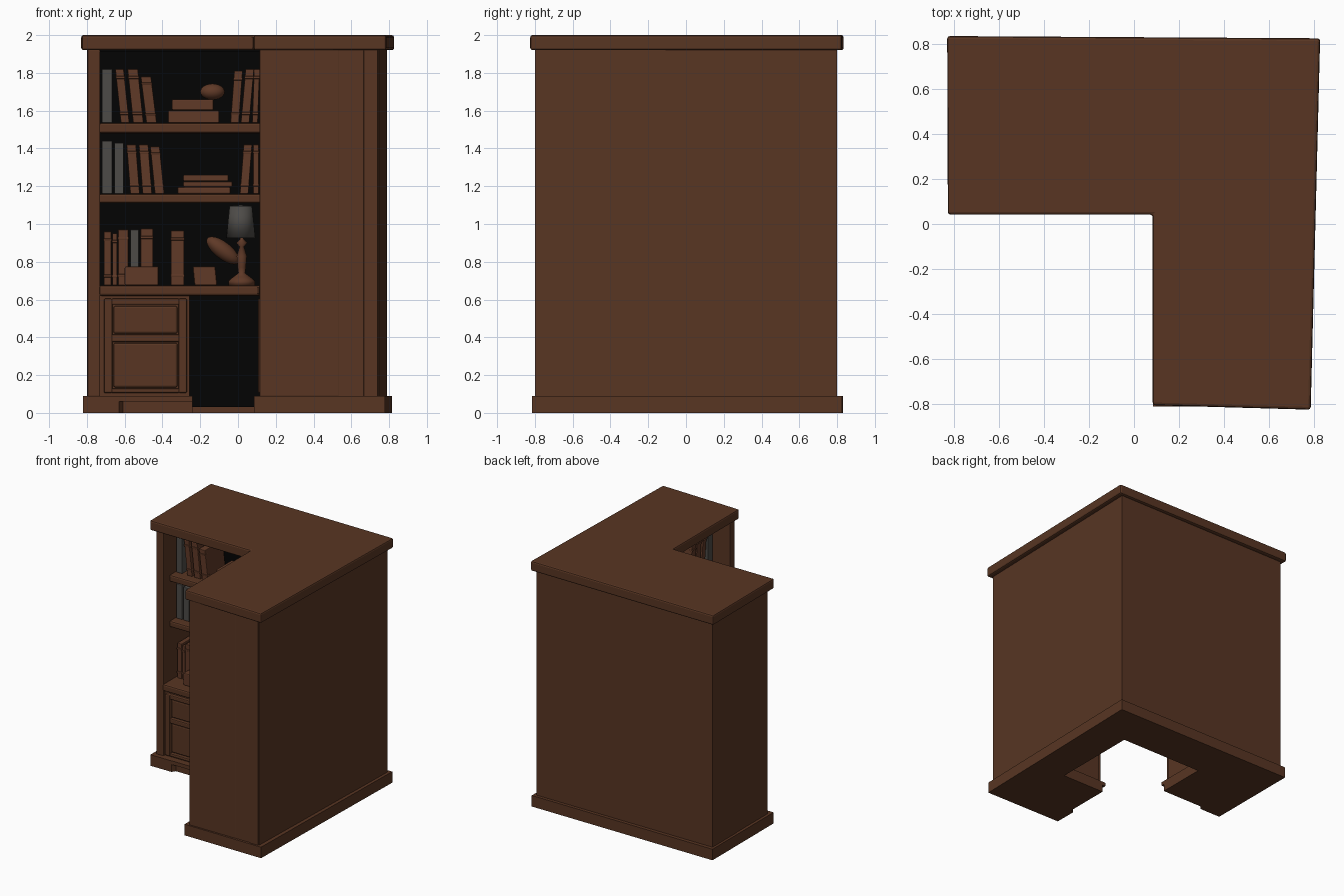
import bpy, bmesh, math
from mathutils import Matrix, Vector

if "Cube" in bpy.data.objects:
    bpy.data.objects.remove(bpy.data.objects["Cube"])


def material(name, rgb):
    m = bpy.data.materials.new(name)
    m.diffuse_color = (*rgb, 1)
    m.use_nodes = True
    m.node_tree.nodes["Principled BSDF"].inputs["Base Color"].default_value = m.diffuse_color
    return m


WOOD = material("brown wood", (0.098, 0.036, 0.0165))
LEATHER = material("russet leather", (0.115, 0.041, 0.02))
GREY = material("grey cloth", (0.075, 0.07, 0.064))
DARK = material("dark lining", (0.001, 0.001, 0.001))


def finish(name, bm, mat, bevel=0.0, mirror=False, smooth=False):
    """Make an object; optionally repeat it in the other wing (x and y swapped)."""
    bmesh.ops.recalc_face_normals(bm, faces=bm.faces)
    for wing in (("left", "right") if mirror else ("",)):
        if wing == "right":
            for v in bm.verts:
                v.co = Vector((v.co.y + 0.035, v.co.x, v.co.z))
            bmesh.ops.reverse_faces(bm, faces=bm.faces)
        me = bpy.data.meshes.new(name)
        bm.to_mesh(me)
        me.materials.append(mat)
        ob = bpy.data.objects.new((wing + "_" if wing else "") + name, me)
        bpy.context.collection.objects.link(ob)
        if smooth:
            for p in me.polygons:
                p.use_smooth = len(p.vertices) < 5
        if bevel:
            b = ob.modifiers.new("rounded edges", "BEVEL")
            b.width, b.segments = bevel, 2
    bm.free()


def prism(name, pts, z0, z1, mat, bevel=0.0, mirror=False):
    bm = bmesh.new()
    f = bm.faces.new([bm.verts.new((x, y, z0)) for x, y in pts])
    r = bmesh.ops.extrude_face_region(bm, geom=[f])
    for v in r["geom"]:
        if isinstance(v, bmesh.types.BMVert):
            v.co.z = z1
    finish(name, bm, mat, bevel, mirror)


def add_box(bm, x, y, z, lean=0.0):
    """Box from (min, max) ranges; lean shifts the top sideways."""
    s = Matrix.Diagonal((x[1] - x[0], y[1] - y[0], z[1] - z[0], 1))
    t = Matrix.Translation((sum(x) / 2, sum(y) / 2, sum(z) / 2))
    for v in bmesh.ops.create_cube(bm, size=1, matrix=t @ s)["verts"]:
        if v.co.z > sum(z) / 2:
            v.co.x += lean


def box(name, x, y, z, mat, bevel=0.0, mirror=True, lean=0.0):
    bm = bmesh.new()
    add_box(bm, x, y, z, lean)
    finish(name, bm, mat, bevel, mirror)


# Top slab
prism("top_slab", [(-0.83, 0.835), (-0.827, 0.042), (0.083, 0.042), (0.083, -0.805),
                   (0.785, -0.825), (0.827, 0.825)], 1.92, 2.0, WOOD, 0.012)


# Plinth with open inner corner; its lower front is set back beside the opening
def plinth(name, setback, z0, z1, bevel):
    a, b = 0.042 + setback, 0.085 + setback
    prism(name, [(-0.82, 0.83), (-0.82, 0.042), (-0.63, 0.042), (-0.61, a), (-0.24, a), (-0.24, 0.48),
                 (0.5, 0.48), (0.5, -0.24), (b, -0.24), (b, -0.61), (0.085, -0.63), (0.085, -0.81),
                 (0.778, -0.815), (0.815, 0.825)], z0, z1, WOOD, bevel)


plinth("plinth_lower", 0.03, 0.0, 0.06, 0.0)
plinth("plinth_upper", 0.002, 0.06, 0.09, 0.0)

# Thick outer walls with dark lining inside
prism("back_walls", [(-0.8, 0.8), (-0.8, 0.49), (0.51, 0.49), (0.51, -0.795), (0.747, -0.795),
                     (0.79, 0.8)], 0.085, 1.925, WOOD)
box("back_lining", (-0.73, 0.505), (0.472, 0.49), (0.03, 1.92), DARK)
box("ceiling_lining", (-0.73, 0.48), (0.09, 0.48), (1.912, 1.921), DARK)

# End panels and the corner stile on each end
box("end_panel", (-0.797, -0.73), (0.08, 0.5), (0.085, 1.925), WOOD, 0.006)
box("end_stile", (-0.8, -0.76), (0.63, 0.705), (0.085, 1.925), WOOD, 0.004)

# L-shaped shelves, the upper two set further back
for i, (z0, z1, y) in enumerate(((0.62, 0.675, 0.075), (1.11, 1.16, 0.16), (1.48, 1.535, 0.16))):
    prism("shelf_%d" % (i + 1), [(-0.735, 0.485), (-0.735, y), (y + 0.035, y), (y + 0.035, -0.735),
                                 (0.515, -0.735), (0.515, 0.485)], z0, z1, WOOD, 0.012)

# Cupboard with a two-panel framed door
box("cupboard", (-0.735, -0.258), (0.1, 0.485), (0.085, 0.625), WOOD)
bm = bmesh.new()
for xr in ((-0.71, -0.665), (-0.315, -0.27)):
    add_box(bm, xr, (0.07, 0.11), (0.105, 0.605))
for zr in ((0.105, 0.13), (0.375, 0.415), (0.57, 0.605)):
    add_box(bm, (-0.67, -0.31), (0.072, 0.11), zr)
finish("door_frame", bm, WOOD, 0.008, True)
bm = bmesh.new()
for zr in ((0.135, 0.37), (0.42, 0.565)):
    add_box(bm, (-0.66, -0.32), (0.085, 0.11), zr)
finish("door_panels", bm, WOOD, 0.01, True)


# Standing books: left edge, width, top height, lean, material
def book(n, z, x, w, top, lean, mat):
    bm = bmesh.new()
    add_box(bm, (x, x + w), (0.23, 0.46), (z, top), lean)
    if mat is LEATHER:  # raised spine bands
        for f in (0.15, 0.82):
            h = top - z
            s = lean * f
            add_box(bm, (x + s - 0.002, x + w + s + 0.002), (0.224, 0.26),
                    (z + f * h, z + (f + 0.05) * h), lean * 0.05)
    finish("book_%d" % n, bm, mat, 0.004, True)


L, G = LEATHER, GREY
rows = {
    1.535: [(-0.72, 0.055, 1.82, 0.0, G), (-0.62, 0.045, 1.82, -0.03, L), (-0.555, 0.055, 1.82, -0.03, L),
            (-0.485, 0.055, 1.78, -0.03, L), (-0.04, 0.045, 1.81, 0.02, L), (0.015, 0.045, 1.82, 0.025, L),
            (0.075, 0.03, 1.82, 0.01, L)],
    1.16: [(-0.72, 0.055, 1.44, 0.0, G), (-0.655, 0.05, 1.43, 0.0, G), (-0.57, 0.05, 1.42, -0.02, L),
           (-0.505, 0.05, 1.42, -0.02, L), (-0.44, 0.05, 1.41, -0.025, L), (0.01, 0.045, 1.42, 0.02, L),
           (0.08, 0.03, 1.42, 0.0, L)],
    0.675: [(-0.71, 0.04, 0.96, 0.0, L), (-0.665, 0.025, 0.95, 0.0, L), (-0.635, 0.055, 0.97, 0.0, L),
            (-0.57, 0.045, 0.97, 0.0, G), (-0.515, 0.065, 0.975, 0.0, L), (-0.355, 0.07, 0.965, 0.0, L)],
}
n = 0
for z, row in rows.items():
    for x, w, top, lean, mat in row:
        n += 1
        book(n, z, x, w, top, lean, mat)

# Flat stacks of books and small boxes
for i, (x0, x1, z0, z1) in enumerate(((-0.37, -0.1, 1.535, 1.6), (-0.35, -0.13, 1.603, 1.66),
                                      (-0.32, -0.04, 1.16, 1.195), (-0.29, -0.03, 1.197, 1.225),
                                      (-0.29, -0.05, 1.227, 1.26))):
    box("lying_book_%d" % (i + 1), (x0, x1), (0.21, 0.42), (z0, z1), LEATHER, 0.006)
box("trinket_box", (-0.6, -0.42), (0.15, 0.226), (0.675, 0.775), LEATHER, 0.008)
box("small_box", (-0.23, -0.11), (0.2, 0.35), (0.675, 0.775), LEATHER, 0.008, lean=-0.01)


# Rounded ornaments
def ornament(name, x, z, rx, rz, tilt):
    bm = bmesh.new()
    m = (Matrix.Translation((x, 0.29, z)) @ Matrix.Rotation(tilt, 4, 'Y')
         @ Matrix.Diagonal((rx, 0.05, rz, 1)))
    bmesh.ops.create_uvsphere(bm, u_segments=20, v_segments=12, radius=1, matrix=m)
    finish(name, bm, LEATHER, 0, True, True)


ornament("oval_ornament", -0.135, 1.7, 0.065, 0.043, 0)
ornament("leaf_ornament", -0.08, 0.86, 0.105, 0.045, math.radians(38))


# Table lamp: turned base and cloth shade
def lathe(name, x, y, profile, mat):
    bm = bmesh.new()
    vs = [bm.verts.new((r, 0, z)) for r, z in profile]
    es = [bm.edges.new(p) for p in zip(vs, vs[1:])]
    bmesh.ops.spin(bm, geom=vs + es, cent=(0, 0, 0), axis=(0, 0, 1), angle=math.tau,
                   steps=24, use_duplicate=False)
    bmesh.ops.remove_doubles(bm, verts=bm.verts, dist=0.0005)
    bmesh.ops.translate(bm, verts=bm.verts, vec=(x, y, 0))
    finish(name, bm, mat, 0, False, True)


lathe("lamp_base", 0.02, 0.22, [(0, 0.675), (0.07, 0.675), (0.07, 0.7), (0.045, 0.72), (0.018, 0.74),
                                (0.022, 0.77), (0.027, 0.83), (0.012, 0.88), (0.03, 0.9), (0.01, 0.92),
                                (0.01, 0.96), (0, 0.96)], LEATHER)
lathe("lamp_shade", 0.015, 0.22, [(0, 0.935), (0.078, 0.925), (0.06, 1.095), (0, 1.1)], GREY)
